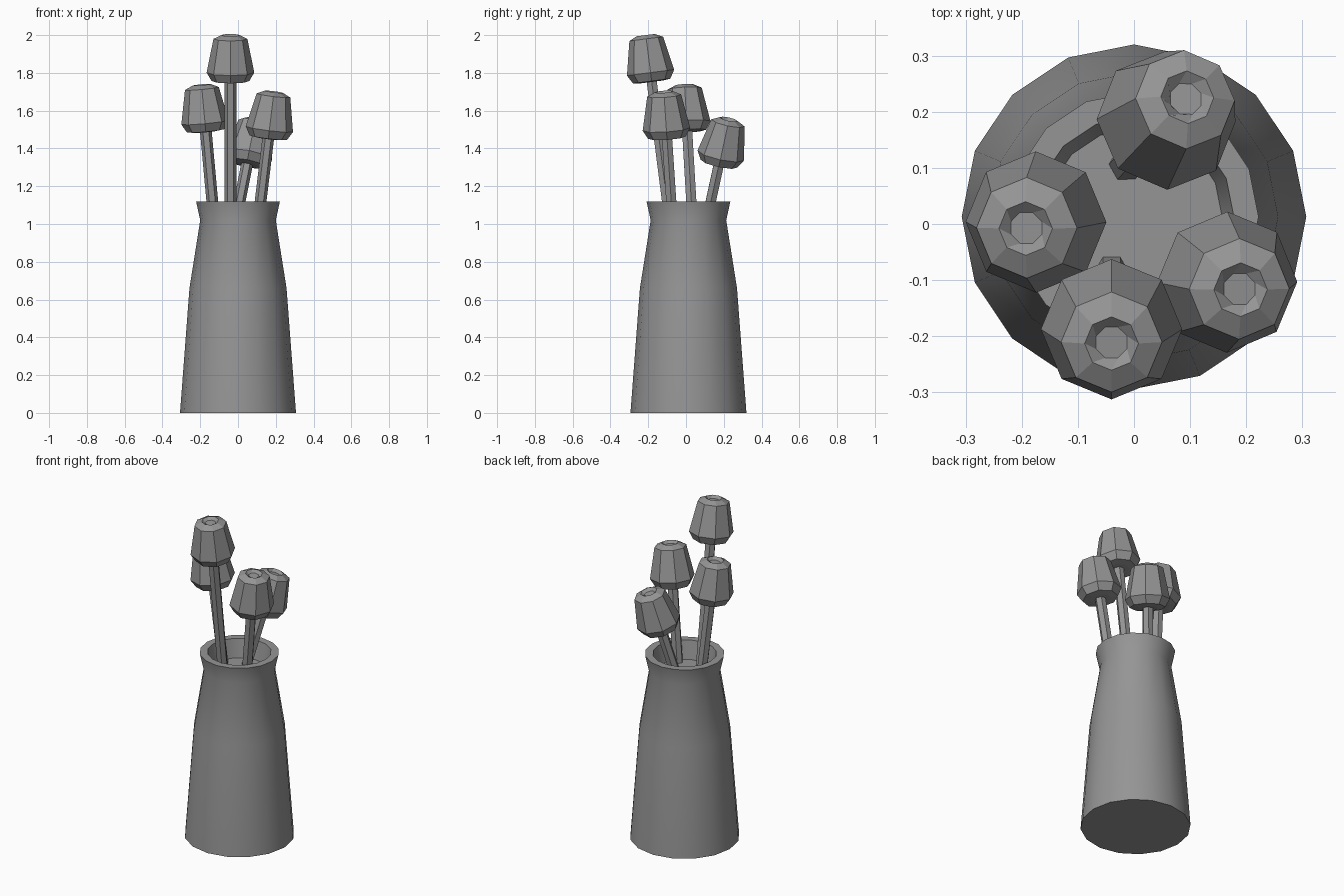
import bpy, bmesh, math
from mathutils import Vector

cube = bpy.data.objects.get("Cube")
if cube:
    bpy.data.objects.remove(cube)

# Single clay colour
grey = bpy.data.materials.new("clay_grey")
grey.use_nodes = True
colour = (0.3, 0.3, 0.3, 1)
grey.diffuse_color = colour
grey.node_tree.nodes["Principled BSDF"].inputs["Base Color"].default_value = colour


def lathe(name, profile, sides, base, axis=(0, 0, 1), smooth=False):
    """Revolve (radius, height, twist in steps) rings about an axis, capped at both ends."""
    bm = bmesh.new()
    rings = []
    for radius, height, twist in profile:
        angles = [math.tau * (i + twist) / sides for i in range(sides)]
        rings.append([bm.verts.new((radius * math.cos(a), radius * math.sin(a), height))
                      for a in angles])
    for low, high in zip(rings, rings[1:]):
        for i in range(sides):
            j = (i + 1) % sides
            bm.faces.new((low[i], low[j], high[j], high[i]))
    bm.faces.new(rings[0][::-1])
    bm.faces.new(rings[-1])
    # Tilt by the shortest turn, so that all parts keep the same heading
    turn = Vector((0, 0, 1)).rotation_difference(Vector(axis)).to_matrix().to_4x4()
    bm.transform(turn)
    bmesh.ops.translate(bm, verts=bm.verts, vec=Vector(base))
    bmesh.ops.recalc_face_normals(bm, faces=bm.faces)
    mesh = bpy.data.meshes.new(name)
    bm.to_mesh(mesh)
    bm.free()
    mesh.materials.append(grey)
    obj = bpy.data.objects.new(name, mesh)
    bpy.context.collection.objects.link(obj)
    if smooth:
        bpy.ops.object.select_all(action="DESELECT")
        obj.select_set(True)
        bpy.context.view_layer.objects.active = obj
        bpy.ops.object.shade_smooth_by_angle(angle=math.radians(30))
    return obj


# Vase with a flared lip and a shallow well
vase_profile = [(0.307, 0, 0), (0.257, 0.66, 0), (0.2, 1.02, 0), (0.222, 1.12, 0),
                (0.178, 1.12, 0), (0.157, 1.01, 0)]
lathe("vase", vase_profile, 16, (0, 0.013, 0), smooth=True)

# Bud: rounded base, tapering petals, shoulder and a twisted hollow at the tip
bud_profile = [(0.06, 0, 0), (0.1, 0.005, 0), (0.126, 0.05, 0), (0.09, 0.23, 0),
               (0.048, 0.25, 0), (0.03, 0.235, 0.5)]

# Each flower: stem foot, and tip of the bud
flowers = {
    "front": ((-0.04, -0.085, 1.0), (-0.04, -0.213, 2.0)),
    "right": ((-0.125, 0.035, 1.0), (-0.193, -0.008, 1.737)),
    "back": ((-0.015, 0.105, 1.0), (0.095, 0.226, 1.555)),
    "left": ((0.105, -0.07, 1.0), (0.19, -0.117, 1.7)),
}
for side, (foot, tip) in flowers.items():
    foot, tip = Vector(foot), Vector(tip)
    axis = (tip - foot).normalized()
    bud_base = tip - axis * 0.25
    length = (bud_base - foot).length + 0.02
    lathe(side + "_stem", [(0.031, 0, 0), (0.031, length, 0)], 6, foot, axis)
    lathe(side + "_bud", bud_profile, 8, bud_base, axis)
